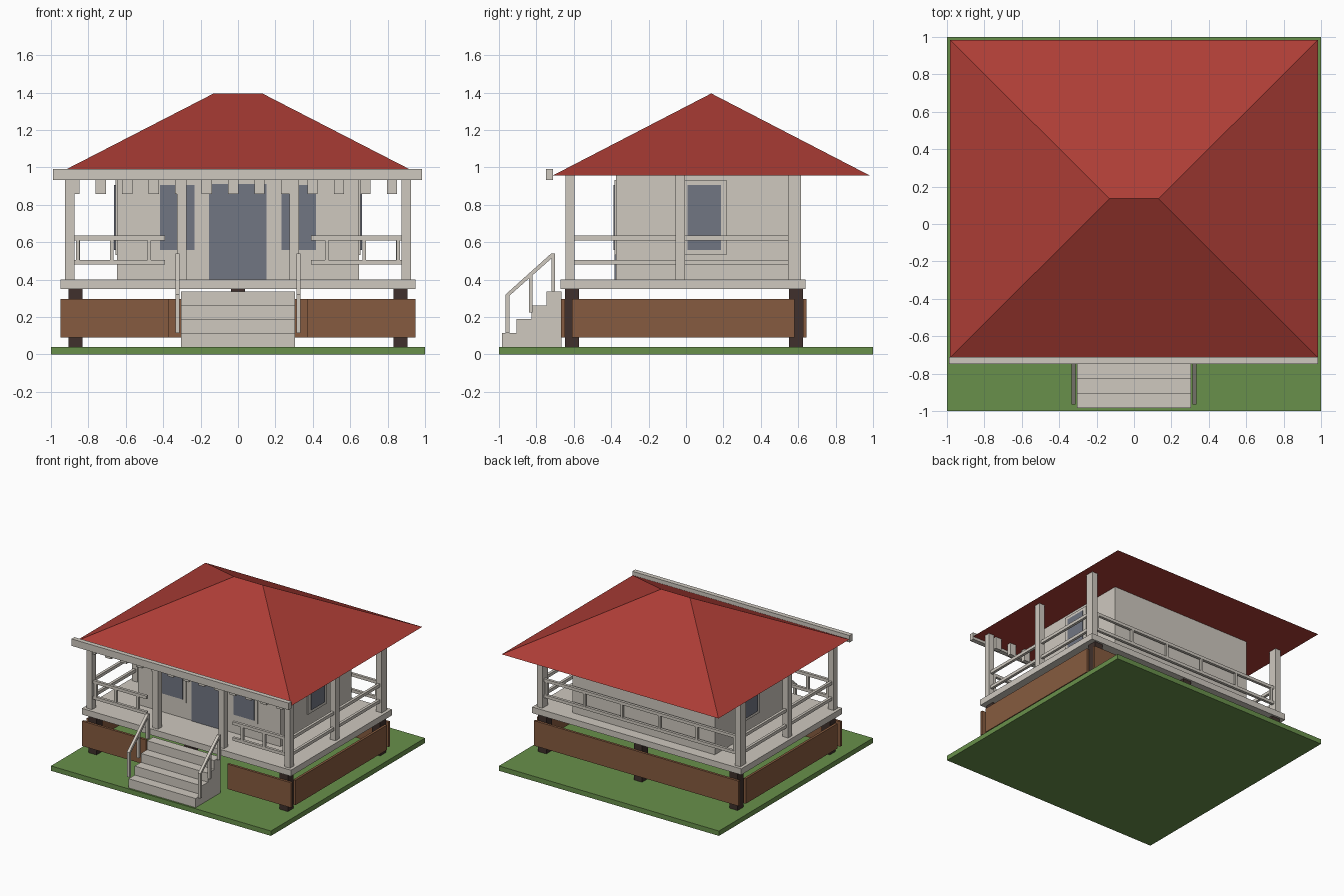
import bpy, bmesh, math
from mathutils import Vector

if "Cube" in bpy.data.objects:
    bpy.data.objects.remove(bpy.data.objects["Cube"])


def material(name, rgb):
    m = bpy.data.materials.new(name)
    m.diffuse_color = (*rgb, 1)
    m.use_nodes = True
    m.node_tree.nodes["Principled BSDF"].inputs["Base Color"].default_value = m.diffuse_color
    return m


CREAM = material("cream paint", (0.62, 0.58, 0.52))
RED = material("red roof", (0.42, 0.047, 0.037))
GREEN = material("grass green", (0.14, 0.28, 0.07))
BROWN = material("brown boards", (0.24, 0.105, 0.05))
DARK = material("dark timber", (0.05, 0.03, 0.025))
SLATE = material("slate glass", (0.165, 0.18, 0.225))


def add_object(name, bm, mat):
    bmesh.ops.recalc_face_normals(bm, faces=bm.faces)
    me = bpy.data.meshes.new(name)
    bm.to_mesh(me)
    bm.free()
    me.materials.append(mat)
    ob = bpy.data.objects.new(name, me)
    bpy.context.collection.objects.link(ob)
    return ob


def box(name, x, y, z, mat):
    """Box from (min, max) ranges."""
    bm = bmesh.new()
    bmesh.ops.create_cube(bm, size=1)
    for v in bm.verts:
        v.co = Vector([(r[0] + r[1]) / 2 + c * (r[1] - r[0])
                       for r, c in zip((x, y, z), v.co)])
    return add_object(name, bm, mat)


def span(c, w):
    return (c - w / 2, c + w / 2)


def side(s, a, b):
    """Range a..b mirrored to side s."""
    return tuple(sorted((s * a, s * b)))


def extrude_x(name, profile, x, mat):
    """Extrude a (y, z) profile along x."""
    bm = bmesh.new()
    f = bm.faces.new([bm.verts.new((x[0], y, z)) for y, z in profile])
    r = bmesh.ops.extrude_face_region(bm, geom=[f])
    for v in r["geom"]:
        if isinstance(v, bmesh.types.BMVert):
            v.co.x = x[1]
    return add_object(name, bm, mat)


# Ground slab, deck and house body
box("lawn", (-1, 1), (-1, 1), (0, 0.04), GREEN)
box("deck", (-0.95, 0.95), (-0.67, 0.64), (0.35, 0.40), CREAM)
box("house_walls", (-0.647, 0.647), (-0.375, 0.55), (0.40, 0.956), CREAM)

# Foundation stilts
for x in (-0.87, 0, 0.87):
    for y in (-0.61, 0.587):
        box("stilt", span(x, 0.075), span(y, 0.075), (0.04, 0.35), DARK)

# Skirting boards, open at the stairs
SKIRT = (0.09, 0.295)
box("back_skirt", (-0.93, 0.93), (0.625, 0.645), SKIRT, BROWN)
for s in (-1, 1):
    box("side_skirt", side(s, 0.93, 0.95), (-0.61, 0.58), SKIRT, BROWN)
    box("front_skirt", side(s, 0.37, 0.95), (-0.667, -0.647), SKIRT, BROWN)

# Porch posts and railings
POST = (0.40, 0.957)
RAILS = ((0.48, 0.505), (0.61, 0.635))
for s in (-1, 1):
    box("front_corner_post", span(s * 0.9, 0.05), (-0.645, -0.597), POST, CREAM)
    box("side_middle_post", span(s * 0.9, 0.05), (-0.055, -0.005), POST, CREAM)
    box("back_corner_post", span(s * 0.9, 0.05), (0.545, 0.615), POST, CREAM)
    box("entry_post", span(s * 0.3, 0.05), (-0.645, -0.597), POST, CREAM)
    for z in RAILS:
        box("side_rail", span(s * 0.9, 0.022), (-0.6, 0.55), z, CREAM)
        box("front_rail", side(s, 0.39, 0.88), span(-0.62, 0.022), z, CREAM)
    for x in (0.475, 0.675, 0.857):
        box("front_baluster", span(s * x, 0.02), span(-0.62, 0.02), (0.5, 0.615), CREAM)
    for x in (0.17, 0.51, 0.855):
        box("back_baluster", span(s * x, 0.02), span(0.585, 0.02), (0.5, 0.615), CREAM)
for z in RAILS:
    box("back_rail", (-0.88, 0.88), span(0.585, 0.022), z, CREAM)

# Door and windows, as thin plates on the walls
box("door", (-0.155, 0.152), (-0.383, -0.374), (0.40, 0.91), SLATE)
for s in (-1, 1):
    box("front_window_frame", side(s, 0.205, 0.445), (-0.382, -0.374), (0.532, 0.932), CREAM)
    box("front_window_glass", side(s, 0.232, 0.417), (-0.388, -0.380), (0.557, 0.905), SLATE)
    box("side_window_frame", side(s, 0.646, 0.656), (-0.025, 0.217), (0.532, 0.932), CREAM)
    box("side_window_glass", side(s, 0.654, 0.662), (0.008, 0.187), (0.557, 0.905), SLATE)

# Hip roof: a slab base whose top collapses to a short ridge
bm = bmesh.new()
eave = [bm.verts.new((x, y, 0.955)) for x, y in
        ((-0.985, -0.715), (0.985, -0.715), (0.985, 0.985), (-0.985, 0.985))]
left, right = [bm.verts.new((x, 0.135, 1.395)) for x in (-0.13, 0.13)]
a, b, c, d = eave
for f in ((a, b, c, d), (a, b, right, left), (b, c, right),
          (c, d, left, right), (d, a, left)):
    bm.faces.new(f)
add_object("hip_roof", bm, RED)

# Front fascia beam and the row of blocks under the eave
box("fascia_beam", (-0.99, 0.985), (-0.748, -0.71), (0.933, 0.99), CREAM)
for i in range(13):
    box("eave_block", span(-0.875 + 0.1415 * i, 0.055), (-0.64, -0.605), (0.857, 0.957), CREAM)

# Stairs as one stepped profile
y0, run, rise = -0.985, 0.08, 0.0735
profile = [(y0, 0.04)]
for i in range(4):
    z = 0.115 + rise * i
    profile += [(y0 + run * i, z), (y0 + run * (i + 1), z)]
profile.append((y0 + run * 4, 0.04))
extrude_x("stairs", profile, (-0.305, 0.305), CREAM)

# Sloping stair handrails with three posts each
for s in (-1, 1):
    x = side(s, 0.312, 0.335)
    extrude_x("stair_handrail",
              [(-0.965, 0.295), (-0.965, 0.32), (-0.72, 0.54),
               (-0.70, 0.54), (-0.70, 0.53)], x, CREAM)
    for y, lo, hi in ((-0.955, 0.115, 0.315), (-0.83, 0.225, 0.425), (-0.71, 0.335, 0.535)):
        box("stair_rail_post", x, span(y, 0.02), (lo, hi), CREAM)
